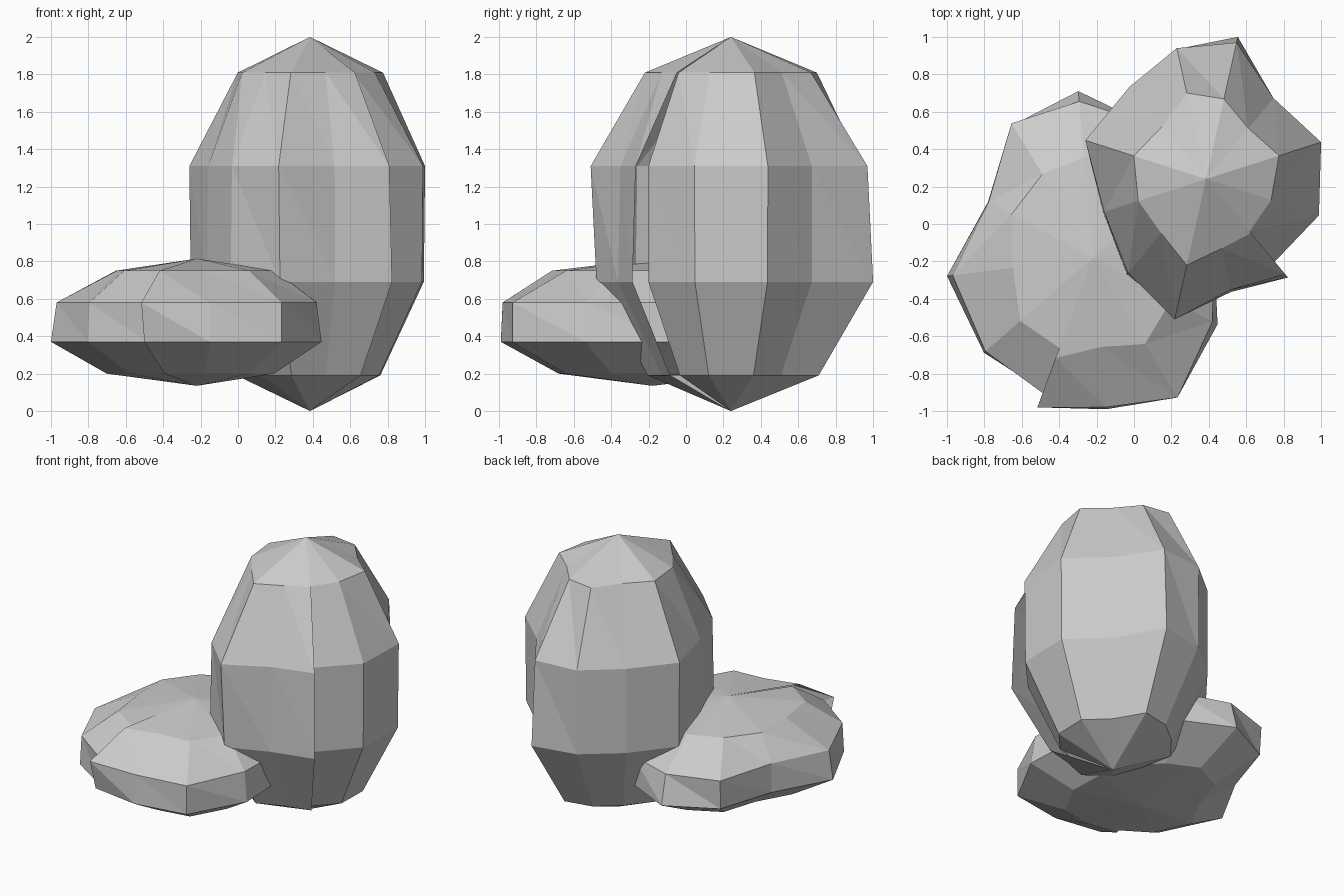
import bpy
from math import sin, cos, pi, radians

if "Cube" in bpy.data.objects:
    bpy.data.objects.remove(bpy.data.objects["Cube"])

STRETCH = 1.2   # rocks are longer in y than in x


def rock(name, centre, half_height, start_deg, rings):
    """Faceted boulder: five bands, twelve sides, with an open seam between
    the first and last column. rings = column radii, top to bottom."""
    cx, cy, cz = centre
    cols = len(rings[0])
    verts = []
    for i, radii in enumerate(rings):
        z = cz + half_height * cos(pi * (i + 1) / 5)
        for k, r in enumerate(radii):
            a = radians(start_deg + 30 * k)
            verts.append((cx + r * cos(a), cy + STRETCH * r * sin(a), z))
    top = len(verts)
    verts += [(cx, cy, cz + half_height), (cx, cy, cz - half_height)]

    faces = []
    last = (len(rings) - 1) * cols
    for k in range(cols - 1):
        faces.append((top, k, k + 1))
        faces.append((top + 1, last + k + 1, last + k))
        for i in range(len(rings) - 1):
            u, l = i * cols + k, (i + 1) * cols + k
            faces += [(u, l, l + 1), (u, l + 1, u + 1)]

    mesh = bpy.data.meshes.new(name)
    mesh.from_pydata(verts, [], faces)
    mesh.update()
    bpy.context.collection.objects.link(bpy.data.objects.new(name, mesh))


def scaled(radii, f=0.618):
    return [r * f for r in radii]


# Tall upright boulder
tall_crown = [.33, .36, .404, .32, .37, .397, .332, .40, .375, .34, .397, .32, .34]
tall_upper = [.52, .625, .637, .51, .63, .604, .58, .668, .564, .59, .647, .51, .60]
tall_lower = [.52, .62, .63, .51, .656, .60, .58, .66, .57, .60, .62, .52, .62]
rock("tall_rock", (.385, .24, 1.0), 1.0, -45,
     [tall_crown, tall_upper, tall_lower, scaled(tall_lower)])

# Low flat boulder
low_crown = [.49, .40, .475, .46, .42, .42, .42, .45, .46, .475, .43, .48, .44]
low_upper = [.73, .67, .77, .70, .65, .65, .66, .70, .74, .61, .754, .71, .66]
low_lower = [.69, .679, .77, .73, .65, .65, .66, .746, .73, .613, .784, .72, .65]
rock("low_rock", (-.22, -.18, .475), .34, 246,
     [low_crown, low_upper, low_lower, scaled(low_lower)])
